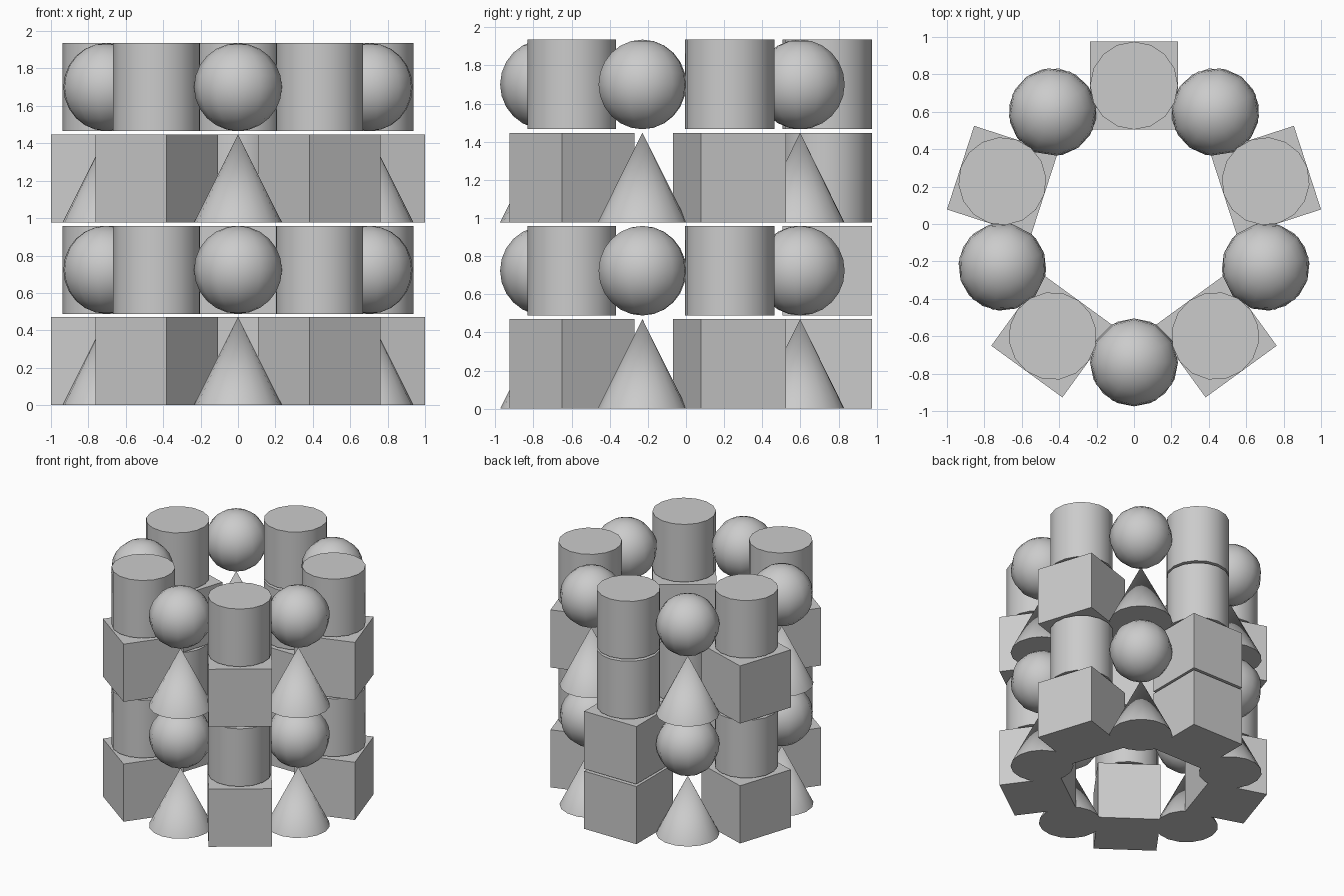
import bpy
from math import radians, cos, sin

if "Cube" in bpy.data.objects:
    bpy.data.objects.remove(bpy.data.objects["Cube"])

SIZE = 0.47      # width and height of every block
PITCH = 0.4885   # layer spacing
RING = 0.74      # ring radius
R = SIZE / 2


def block(kind, layer, index):
    """Place one toy block on the ring, turned to face outwards."""
    a = radians(-90 + 36 * index)
    loc = (RING * cos(a), RING * sin(a), R + layer * PITCH)
    rot = (0, 0, a + radians(90))
    if kind == "cube":
        bpy.ops.mesh.primitive_cube_add(size=SIZE, location=loc, rotation=rot)
    elif kind == "cylinder":
        bpy.ops.mesh.primitive_cylinder_add(vertices=16, radius=R, depth=SIZE, location=loc, rotation=rot)
    elif kind == "cone":
        bpy.ops.mesh.primitive_cone_add(vertices=16, radius1=R, radius2=0, depth=SIZE, location=loc, rotation=rot)
    else:
        bpy.ops.mesh.primitive_uv_sphere_add(segments=12, ring_count=12, radius=R, location=loc, rotation=rot)
    bpy.context.object.name = f"{kind}_layer{layer + 1}_{index}"
    if kind != "cube":
        bpy.ops.object.shade_smooth_by_angle(angle=radians(50))


# Even columns stack cones and spheres, odd columns cubes and cylinders
round_stack = ["cone", "sphere", "cone", "sphere"]
square_stack = ["cube", "cylinder", "cube", "cylinder"]
# The rear column breaks the pattern
back_stack = ["cube", "cube", "cylinder", "cylinder"]

for i in range(10):
    stack = back_stack if i == 5 else (square_stack if i % 2 else round_stack)
    for layer, kind in enumerate(stack):
        block(kind, layer, i)
